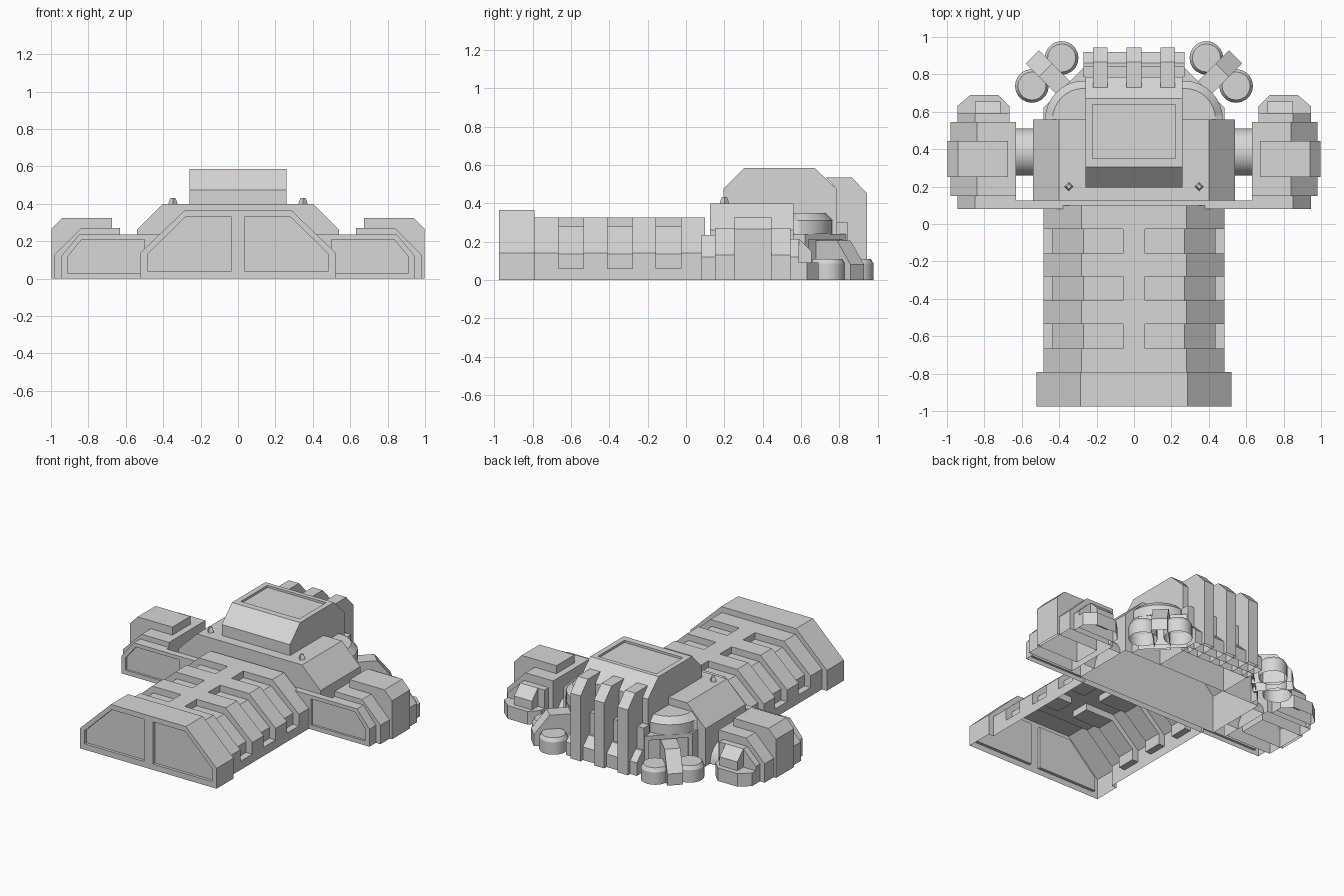
import bpy, bmesh, math
from mathutils import Matrix

if "Cube" in bpy.data.objects:
    bpy.data.objects.remove(bpy.data.objects["Cube"])

grey = bpy.data.materials.new("plain grey")
grey.diffuse_color = (0.68, 0.68, 0.68, 1)
grey.use_nodes = True
grey.node_tree.nodes["Principled BSDF"].inputs["Base Color"].default_value = grey.diffuse_color


def finish(name, bm):
    bmesh.ops.recalc_face_normals(bm, faces=bm.faces)
    me = bpy.data.meshes.new(name)
    bm.to_mesh(me)
    bm.free()
    me.materials.append(grey)
    ob = bpy.data.objects.new(name, me)
    bpy.context.collection.objects.link(ob)
    return ob


def prism(name, pts, a, b, axis="y"):
    """Extrude a 2D outline from a to b along an axis."""
    place = {"y": lambda p, t: (p[0], t, p[1]),
             "x": lambda p, t: (t, p[0], p[1]),
             "z": lambda p, t: (p[0], p[1], t)}[axis]
    bm = bmesh.new()
    r0 = [bm.verts.new(place(p, a)) for p in pts]
    r1 = [bm.verts.new(place(p, b)) for p in pts]
    n = len(pts)
    bm.faces.new(r0)
    bm.faces.new(r1)
    for i in range(n):
        bm.faces.new((r0[i], r0[(i + 1) % n], r1[(i + 1) % n], r1[i]))
    return finish(name, bm)


def box(name, x0, x1, y0, y1, z0, z1):
    return prism(name, [(x0, z0), (x1, z0), (x1, z1), (x0, z1)], y0, y1)


def drum(name, x, y, profile, sides=24, smooth=True):
    """Stack of circles given as (radius, height)."""
    bm = bmesh.new()
    rings = [[bm.verts.new((x + r * math.cos(2 * math.pi * i / sides),
                            y + r * math.sin(2 * math.pi * i / sides), z))
              for i in range(sides)] for r, z in profile]
    bm.faces.new(rings[0])
    bm.faces.new(rings[-1])
    for a, b in zip(rings, rings[1:]):
        for i in range(sides):
            j = (i + 1) % sides
            bm.faces.new((a[i], a[j], b[j], b[i]))
    ob = finish(name, bm)
    if smooth:
        soften(ob)
    return ob


def soften(ob):
    bpy.ops.object.select_all(action="DESELECT")
    ob.select_set(True)
    bpy.context.view_layer.objects.active = ob
    bpy.ops.object.shade_smooth_by_angle(angle=math.radians(30))


def cut(ob, cutter):
    m = ob.modifiers.new("cut", "BOOLEAN")
    m.operation, m.solver, m.object = "DIFFERENCE", "EXACT", cutter
    bpy.context.view_layer.objects.active = ob
    bpy.ops.object.modifier_apply(modifier=m.name)
    bpy.data.objects.remove(cutter)


def open_side(ob, axis, value):
    """Delete the faces lying in one plane, leaving the part hollow there."""
    bm = bmesh.new()
    bm.from_mesh(ob.data)
    gone = [f for f in bm.faces if all(abs(v.co[axis] - value) < 1e-4 for v in f.verts)]
    bmesh.ops.delete(bm, geom=gone, context="FACES")
    bm.to_mesh(ob.data)
    bm.free()


def trim(ob, point, normal):
    """Keep only the part on the side the normal points to."""
    bm = bmesh.new()
    bm.from_mesh(ob.data)
    bmesh.ops.bisect_plane(bm, geom=bm.verts[:] + bm.edges[:] + bm.faces[:],
                           plane_co=point, plane_no=normal, clear_inner=True)
    bm.to_mesh(ob.data)
    bm.free()


def both(half):
    """Mirror a half outline about x = 0."""
    return half + [(-x, z) for x, z in reversed(half)]


# Launch deck: open-bottomed hull with stepped notches, lofted along y
frame = [(.52, 0), (.52, .06), (.52, .06), (.52, .14), (.285, .365), (.06, .365), (.06, .365)]
plain = [(.483, 0), (.483, .06), (.483, .06), (.483, .14), (.28, .325), (.06, .325), (.06, .325)]
notch = [(.483, 0), (.483, .06), (.437, .06), (.437, .135), (.27, .28), (.06, .28), (.06, .325)]
stations = [(-.93, frame), (-.79, frame), (-.79, plain)]
for y in (-.665, -.41, -.157):
    stations += [(y, plain), (y, notch), (y + .13, notch), (y + .13, plain)]
stations.append((.1, plain))
bm = bmesh.new()
rings = [[bm.verts.new((x, y, z)) for x, z in both(h)] for y, h in stations]
for a, b in zip(rings, rings[1:]):
    for i in range(len(a) - 1):
        bm.faces.new((a[i], a[i + 1], b[i + 1], b[i]))
bmesh.ops.remove_doubles(bm, verts=bm.verts, dist=1e-5)
bmesh.ops.dissolve_degenerate(bm, edges=bm.edges, dist=1e-5)
finish("launch_deck", bm)

# Deck front wall with two recessed doors
wall = prism("deck_front", both([(.52, 0), (.52, .14), (.285, .365)]), -.975, -.93)
for s in (-1, 1):
    door = [(.035, .04), (.485, .04), (.485, .13), (.28, .33), (.035, .33)]
    cut(wall, prism("door_cutter", [(s * x, z) for x, z in door], -1, -.955))
open_side(wall, 1, -.93)

# Main hull
prism("main_hull", both([(.54, 0), (.54, .26), (.40, .40)]), .125, .56)

# Bridge with a recessed roof panel
bridge = prism("bridge", [(.195, .40), (.195, .475), (.305, .585), (.67, .585), (.785, .475),
                          (.785, 0), (.56, 0), (.56, .40)], -.26, .26, "x")
cut(bridge, box("roof_cutter", -.223, .223, .35, .64, .57, .7))
open_side(bridge, 2, .40)
open_side(bridge, 1, .56)

# Rear plates and exhaust fins
box("rear_plate", -.27, .27, .785, .845, 0, .30)
prism("rear_base", [(.845, 0), (.92, 0), (.92, .09), (.86, .15), (.845, .15)], -.27, .27, "x")
for cx in (-.18, 0, .18):
    prism("rear_fin", [(.785, 0), (.945, 0), (.945, .45), (.865, .535), (.73, .535), (.785, .475)],
          cx - .039, cx + .039, "x")

# Front panel joining the wings, with long recessed windows
wing_bar = [(.945, 0), (.945, .12), (.85, .235)]
panel = prism("wing_front_panel", both(wing_bar), .08, .125)
for s in (-1, 1):
    win = [(.50, .03), (.912, .03), (.912, .115), (.835, .21), (.50, .21)]
    cut(panel, prism("window_cutter", [(s * x, z) for x, z in win], 0, .095))
open_side(panel, 1, .125)

for s in (-1, 1):
    def sp(pts):
        return [(s * x, v) for x, v in pts]

    # Side pod
    front = prism("pod_front", sp([(.63, 0)] + wing_bar + [(.63, .235)]), .125, .15)
    open_side(front, 1, .125)
    open_side(front, 1, .15)
    prism("pod_body", sp([(.63, 0), (.98, 0), (.98, .13), (.84, .27), (.63, .27)]), .15, .545)
    prism("pod_cap", sp([(.675, 0), (.998, 0), (.998, .265), (.94, .325), (.675, .325)]), .25, .445)
    prism("pod_tail", sp([(.945, .545), (.945, .63), (.875, .69), (.725, .69), (.665, .63), (.665, .545)]),
          0, .09, "z")
    prism("pod_tail_step", sp([(.665, 0), (.945, 0), (.945, .12), (.85, .215), (.665, .215)]), .545, .59)
    xs = sorted((s * .715, s * .85))
    prism("pod_tail_box", [(.59, .07), (.655, .07), (.655, .15), (.59, .215)],
          xs[0], xs[1], "x")

    # Low half-round arm linking the pod and the hull
    arm = drum("pod_arm", 0, 0, [(.125, 0), (.125, .09)], 24, False)
    arm.data.transform(Matrix.Translation((s * .585 - .045, .385, 0)) @ Matrix.Rotation(math.pi / 2, 4, "Y"))
    trim(arm, (0, 0, 0), (0, 0, 1))
    soften(arm)

    # Corner turret on a chamfered block with a recessed diagonal face
    turret = drum("corner_turret", s * .27, .56, [(.205, .24), (.205, .31), (.165, .35)], 32)
    trim(turret, (0, .56, 0), (0, 1, 0))
    trim(turret, (s * .26, 0, 0), (s, 0, 0))
    block = prism("corner_block", sp([(.26, .56), (.485, .56), (.485, .62), (.27, .835), (.26, .835)]),
                  0, .24, "z")
    turn = Matrix.Translation((s * .3775, .7275, 0)) @ Matrix.Rotation(-s * math.pi / 4, 4, "Z")
    recess = box("recess_cutter", -.125, .125, -.02, .1, .03, .21)
    recess.data.transform(turn)
    cut(block, recess)

    # Paired landing drums held by a diagonal strut
    for x, y in ((.387, .888), (.546, .738)):
        drum("landing_drum", s * x, y, [(.09, 0), (.09, .085), (.075, .11)], 20)
    strut = prism("diagonal_strut", [(-.02, 0), (.235, 0), (.235, .08), (.135, .205), (-.02, .205)],
                  -.05, .05, "x")
    strut.data.transform(turn)

    # Small hull beacon
    drum("beacon", s * .348, .2, [(.024, .40), (.021, .412), (.013, .432)], 4, False)

# Everything resting on the ground is hollow underneath
for ob in list(bpy.context.collection.objects):
    open_side(ob, 2, 0)
